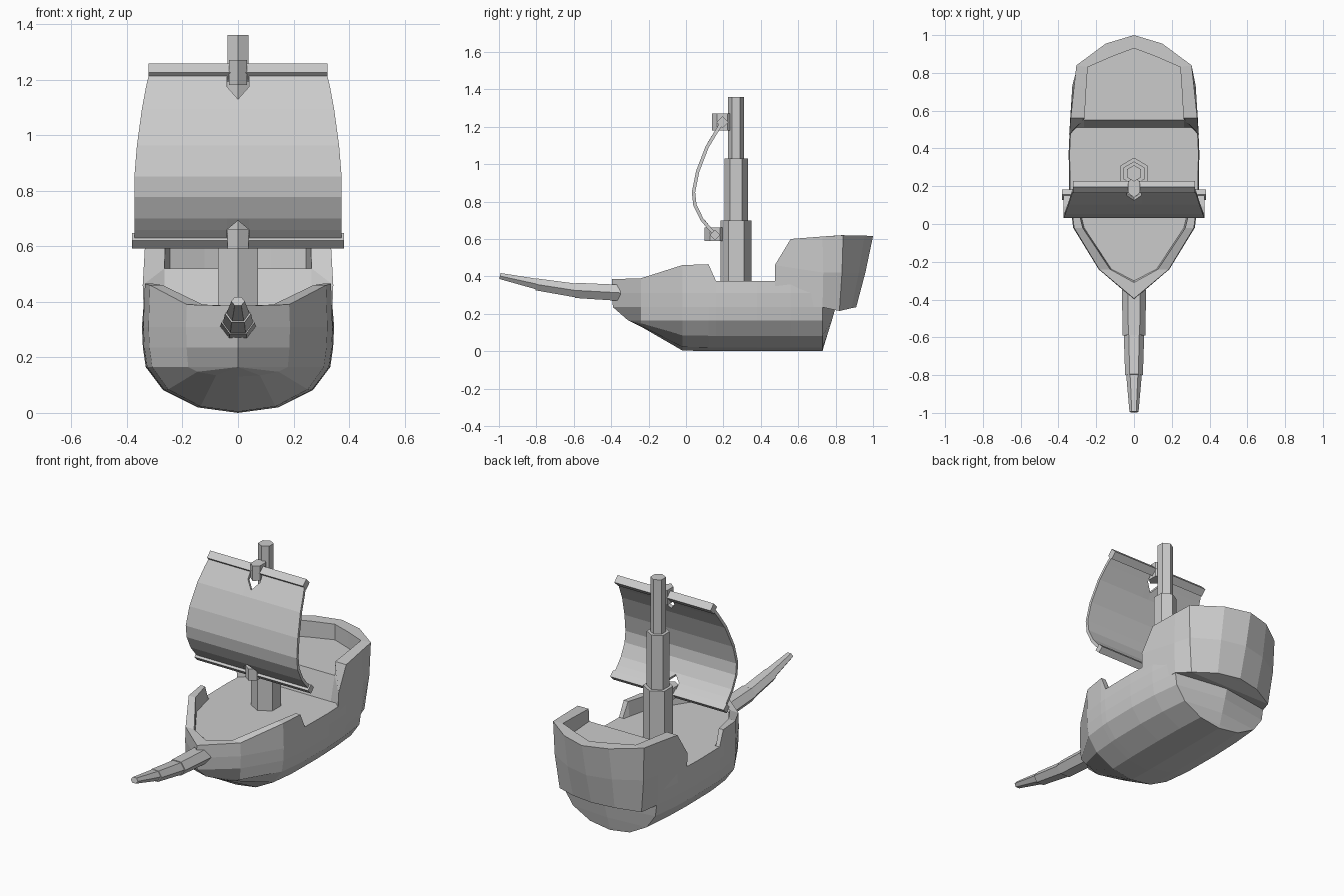
import bpy, bmesh
from math import cos, sin, pi
from mathutils import Vector

if "Cube" in bpy.data.objects:
    bpy.data.objects.remove(bpy.data.objects["Cube"])


def finish(name, verts, faces):
    """Make an object, welding coincident points and dropping collapsed faces."""
    index, points, clean = {}, [], {}
    remap = []
    for v in verts:
        key = tuple(round(c, 4) + 0.0 for c in v)
        if key not in index:
            index[key] = len(points)
            points.append(key)
        remap.append(index[key])
    for f in faces:
        f = tuple(dict.fromkeys(remap[i] for i in f))
        if len(f) > 2:
            clean.setdefault(frozenset(f), f)
    mesh = bpy.data.meshes.new(name)
    mesh.from_pydata(points, [], list(clean.values()))
    bm = bmesh.new()
    bm.from_mesh(mesh)
    bmesh.ops.recalc_face_normals(bm, faces=bm.faces[:])
    bm.to_mesh(mesh)
    bm.free()
    obj = bpy.data.objects.new(name, mesh)
    bpy.context.collection.objects.link(obj)
    return obj


def bar(name, a, b, r0, r1, n, u, squash=1.0):
    """Tapered n-sided bar from a to b, with a corner pointing along u."""
    a, b, u = Vector(a), Vector(b), Vector(u)
    v = (b - a).normalized().cross(u)
    verts = [c + r * (cos(2 * pi * i / n) * u + squash * sin(2 * pi * i / n) * v)
             for c, r in ((a, r0), (b, r1)) for i in range(n)]
    faces = [(i, (i + 1) % n, n + (i + 1) % n, n + i) for i in range(n)]
    faces += [tuple(range(n)), tuple(range(n, 2 * n))]
    return finish(name, verts, faces)


# Hull: closed rings lofted from stem to stern, with the bow rail and deck
DECK = 0.376


def station(y, w, keel, top, rim):
    low = [(f * w, keel + g * (0.165 - keel))
           for f, g in ((0, 0), (0.42, 0.12), (0.78, 0.5), (0.96, 1))]
    side = low + [(w * 0.99, 0.235), (w, 0.31), (w * 0.985, top),
                  (w - rim, top), (w - rim - 0.008, DECK)]
    return [(x, y, z) for x, z in side]


zs = [0, 0.02, 0.085, 0.165, 0.235, 0.31]
stem = [(0, -0.31, 0.165)] * 4 + [(0, -0.39, 0.235), (0, -0.40, 0.31), (0, -0.395, 0.385),
                                  (0, -0.31, 0.385), (0, -0.30, DECK)]
stern = [(0, y, z) for y, z in zip((0.73, 0.735, 0.755, 0.78, 0.8, 0.8), zs)]
stern += [(0, 0.8, DECK)] * 3
halves = [stem] + [station(*s) for s in (
    (-0.24, 0.187, 0.131, 0.39, 0.06),
    (-0.02, 0.322, 0.004, 0.46, 0.05),
    (0.12, 0.340, 0, 0.465, 0.035),
    (0.16, 0.343, 0, DECK, 0.03),
    (0.38, 0.346, 0, DECK, 0.03),
    (0.56, 0.338, 0, DECK, 0.03),
    (0.73, 0.318, 0, DECK, 0.03))] + [stern]
rings = [h + [(-x, y, z) for x, y, z in reversed(h)] for h in halves]
n = len(rings[0])
finish("hull", [p for r in rings for p in r],
       [(j * n + i, j * n + (i + 1) % n, (j + 1) * n + (i + 1) % n, (j + 1) * n + i)
        for j in range(len(rings) - 1) for i in range(n)])

# Stern castle: columns of outer wall, rim, inner wall, swept around the stern
FLOOR = 0.52
cols = [[(0.335, 0.475, 0.24), (0.343, 0.475, 0.46), (0.335, 0.56, 0.60),
         (0.262, 0.56, 0.60), (0.265, 0.55, FLOOR)]]
for bx, by, bz, tx, ty, tz, ix, iy in (
        (0.317, 0.73, 0.235, 0.317, 0.73, 0.613, 0.252, 0.73),
        (0.275, 0.82, 0.215, 0.305, 0.84, 0.62, 0.245, 0.83),
        (0.14, 0.885, 0.23, 0.15, 0.955, 0.618, 0.12, 0.885),
        (0, 0.91, 0.235, 0, 1.0, 0.615, 0, 0.93)):
    cols.append([(bx, by, bz), ((bx + tx) * 0.515, (by + ty) / 2 + 0.004, 0.42),
                 (tx, ty, tz), (ix, iy, tz), (ix, iy, FLOOR)])
cols += [[(-x, y, z) for x, y, z in c] for c in reversed(cols[:-1])]
verts = [p for c in cols for p in c]
faces = [(j * 5 + i, j * 5 + i + 1, j * 5 + i + 6, j * 5 + i + 5)
         for j in range(8) for i in range(4)]
for j in range(4):                       # floor and underside strips
    k = 8 - j
    for i in (0, 4):
        faces.append((j * 5 + i, j * 5 + 5 + i, k * 5 - 5 + i, k * 5 + i))
verts += [(0.265, 0.475, 0.24), (-0.265, 0.475, 0.24)]
faces += [(0, 1, 4, 45), (1, 2, 3, 4), (40, 41, 44, 46), (41, 42, 43, 44), (45, 4, 44, 46),
          (0, 45, 46, 40)]
finish("stern_castle", verts, faces)

# Mast in three hexagonal tiers
for name, z0, z1, r in (("mast_lower", 0.36, 0.70, 0.083), ("mast_middle", 0.69, 1.03, 0.063),
                        ("mast_top", 1.02, 1.36, 0.043)):
    bar(name, (0, 0.268, z0), (0, 0.268, z1), r, r, 6, (0, 1, 0))

# Yards and the blocks that hold them to the mast
bar("upper_yard", (-0.323, 0.195, 1.225), (0.323, 0.195, 1.225), 0.032, 0.032, 4, (0, 0, 1))
bar("lower_yard", (-0.382, 0.155, 0.62), (0.382, 0.155, 0.62), 0.028, 0.028, 4, (0, 0, 1))
bar("upper_block", (0, 0.195, 1.18), (0, 0.195, 1.27), 0.056, 0.056, 6, (0, 1, 0), 0.65)
bar("lower_block", (0, 0.155, 0.59), (0, 0.155, 0.66), 0.055, 0.055, 6, (0, 1, 0), 0.8)

# Sail: billowing sheet with a pointed notch at each yard
rows = [(0.188, 1.215, 0.32), (0.160, 1.17, 0.331), (0.112, 1.09, 0.346), (0.062, 0.96, 0.364),
        (0.040, 0.85, 0.373), (0.048, 0.78, 0.373), (0.085, 0.705, 0.373),
        (0.118, 0.665, 0.373), (0.150, 0.63, 0.373)]
verts, faces = [], []
for j, (y, z, w) in enumerate(rows):
    mid = {1: (0.132, 1.125), 7: (0.092, 0.698)}.get(j, (y, z))
    verts += [(-w, y, z), (-0.04, y, z), (0, *mid), (0.04, y, z), (w, y, z)]
for j in range(len(rows) - 1):
    for i in range(4):
        if j in (0, 7) and i in (1, 2):
            continue
        faces.append((j * 5 + i, j * 5 + i + 1, j * 5 + i + 6, j * 5 + i + 5))
sail = finish("sail", verts, faces)
mod = sail.modifiers.new("thickness", "SOLIDIFY")
mod.thickness, mod.offset = 0.018, 0

# Bowsprit in three tapering hexagonal lengths
for name, a, b, r0, r1 in (
        ("bowsprit_base", (0, -0.35, 0.312), (0, -0.59, 0.325), 0.064, 0.060),
        ("bowsprit_middle", (0, -0.56, 0.32), (0, -0.80, 0.357), 0.055, 0.047),
        ("bowsprit_tip", (0, -0.78, 0.355), (0, -0.995, 0.402), 0.043, 0.024)):
    bar(name, a, b, r0, r1, 6, (1, 0, 0), 0.78)
